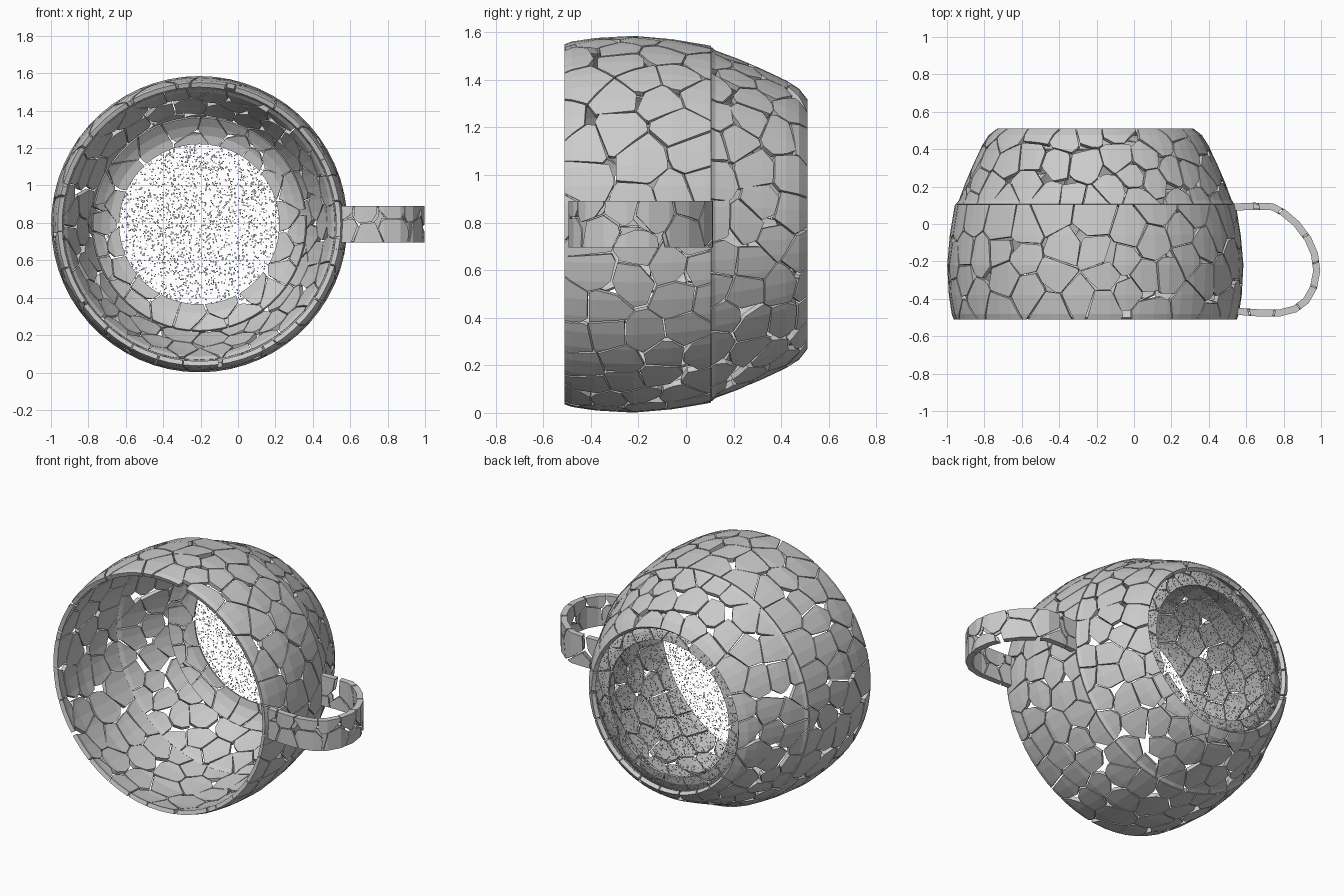
import bpy, bmesh, math, random
from mathutils import Vector

if "Cube" in bpy.data.objects:
    bpy.data.objects.remove(bpy.data.objects["Cube"])

random.seed(7)
CX, CZ = -0.207, 0.793        # axis of the cup runs along y through here


def revolve(profile, seg=60):
    """Sheet of quads turned around the cup axis from (y, radius) points."""
    verts, faces = [], []
    for y, r in profile:
        for j in range(seg):
            a = 2 * math.pi * j / seg
            verts.append(Vector((CX + r * math.cos(a), y, CZ + r * math.sin(a))))
    for i in range(len(profile) - 1):
        for j in range(seg):
            k = (j + 1) % seg
            faces.append((i * seg + j, (i + 1) * seg + j, (i + 1) * seg + k, i * seg + k))
    return verts, faces


def strap(path, half_w, half_t):
    """Rectangular tube swept along a path in the xy plane."""
    verts, faces = [], []
    pts = [Vector((x, y, CZ)) for x, y in path]
    for i, p in enumerate(pts):
        d = (pts[min(i + 1, len(pts) - 1)] - pts[max(i - 1, 0)]).normalized()
        n, up = Vector((-d.y, d.x, 0)), Vector((0, 0, 1))
        for a, b in ((1, -1), (1, 0), (1, 1), (-1, 1), (-1, 0), (-1, -1)):
            verts.append(p + n * half_t * a + up * half_w * b)
    for i in range(len(pts) - 1):
        for j in range(6):
            k = (j + 1) % 6
            faces.append((i * 6 + j, i * 6 + k, i * 6 + 6 + k, i * 6 + 6 + j))
    return verts, faces


def make_object(name, verts, faces):
    me = bpy.data.meshes.new(name)
    me.from_pydata(verts, [], faces)
    me.update()
    ob = bpy.data.objects.new(name, me)
    bpy.context.collection.objects.link(ob)
    return ob


def sampler(verts, faces):
    """Function giving random points evenly over a sheet of quads."""
    quads = [[verts[i] for i in f] for f in faces]
    area = [(q[2] - q[0]).cross(q[3] - q[1]).length for q in quads]

    def pick(n):
        out = []
        for q in random.choices(quads, area, k=n):
            u, v = random.random(), random.random()
            out.append(q[0].lerp(q[1], u).lerp(q[3].lerp(q[2], u), v))
        return out
    return pick


def shatter(name, sheet, spacing, thickness, gap=0.004):
    """Split a sheet into irregular shards with gaps, then give them thickness."""
    verts, faces = sheet
    pick = sampler(verts, faces)
    seeds = []
    for p in pick(2500):
        if all((p - s).length > spacing for s in seeds):
            seeds.append(p)
    # small chips missing where three shards meet
    chips = []
    for p in pick(2500):
        d = sorted((p - s).length for s in seeds)
        if d[2] - d[0] < 0.03 and all((p - c[0]).length > 0.05 for c in chips):
            chips.append((p, random.choice((0.002, 0.006, 0.012, 0.022))))
    reach = spacing * 2.3
    mids = [sum((verts[i] for i in f), Vector()) / 4 for f in faces]
    out_v, out_f = [], []
    for s in seeds:
        bm = bmesh.new()
        made = {}
        for f, m in zip(faces, mids):
            if (m - s).length < reach:
                for i in f:
                    if i not in made:
                        made[i] = bm.verts.new(verts[i])
                bm.faces.new([made[i] for i in f])
        cuts = []
        for o in seeds:
            d = o - s
            if 0 < d.length < reach:
                n = d.normalized()
                tilt = Vector([random.uniform(-0.05, 0.05) for _ in range(3)])
                cuts.append(((s + o) / 2 - n * gap * random.uniform(0.3, 1.3), n + tilt))
        for c, r in chips:
            d = c - s
            if d.length < spacing * 1.1:
                n = d.normalized()
                cuts.append((c - n * r, n))
        for co, no in cuts:
            bmesh.ops.bisect_plane(bm, geom=bm.verts[:] + bm.edges[:] + bm.faces[:],
                                   plane_co=co, plane_no=no, clear_outer=True)
        bm.verts.index_update()
        base = len(out_v)
        out_v += [v.co.copy() for v in bm.verts]
        out_f += [[base + v.index for v in f.verts] for f in bm.faces]
        bm.free()
    ob = make_object(name, out_v, out_f)
    mod = ob.modifiers.new("thickness", 'SOLIDIFY')
    mod.thickness, mod.offset = thickness, -1
    return ob


# upper wall, from the open rim to the seam
shatter("upper_wall", revolve([(-0.51, 0.757), (-0.48, 0.768), (-0.38, 0.783), (-0.22, 0.792),
                               (-0.06, 0.778), (0.08, 0.755), (0.105, 0.75)]), 0.135, 0.026)

# lower wall, tapering from the seam to the foot
shatter("lower_wall", revolve([(0.107, 0.745), (0.125, 0.73), (0.22, 0.695), (0.32, 0.652),
                               (0.42, 0.605), (0.475, 0.57), (0.51, 0.525)]), 0.122, 0.026)

# inner floor rim, curling inwards to a ragged hole
floor = shatter("floor_rim", revolve([(0.40, 0.575), (0.435, 0.53), (0.462, 0.48),
                                      (0.472, 0.43)]), 0.12, 0.012)

# handle
shatter("handle", strap([(0.53, 0.09), (0.64, 0.095), (0.74, 0.092), (0.80, 0.06), (0.87, 0.0),
                         (0.93, -0.08), (0.965, -0.16), (0.977, -0.25), (0.96, -0.34),
                         (0.92, -0.41), (0.86, -0.455), (0.78, -0.475), (0.66, -0.475),
                         (0.53, -0.465)], 0.097, 0.019), 0.13, 0.008)

# base disc, crumbled to fine grit
gv, gf = [], []
for _ in range(3000):
    r, a = 0.51 * math.sqrt(random.random()), random.uniform(0, 2 * math.pi)
    size, turn = random.uniform(0.003, 0.006), random.uniform(0, 6.28)
    c = Vector((CX + r * math.cos(a), random.uniform(0.488, 0.496), CZ + r * math.sin(a)))
    b = len(gv)
    for k in range(4):
        t = turn + k * math.pi / 2
        gv.append(c + Vector((math.cos(t), 0, math.sin(t))) * size)
    gf.append((b, b + 1, b + 2, b + 3))
make_object("base_grit", gv, gf)
